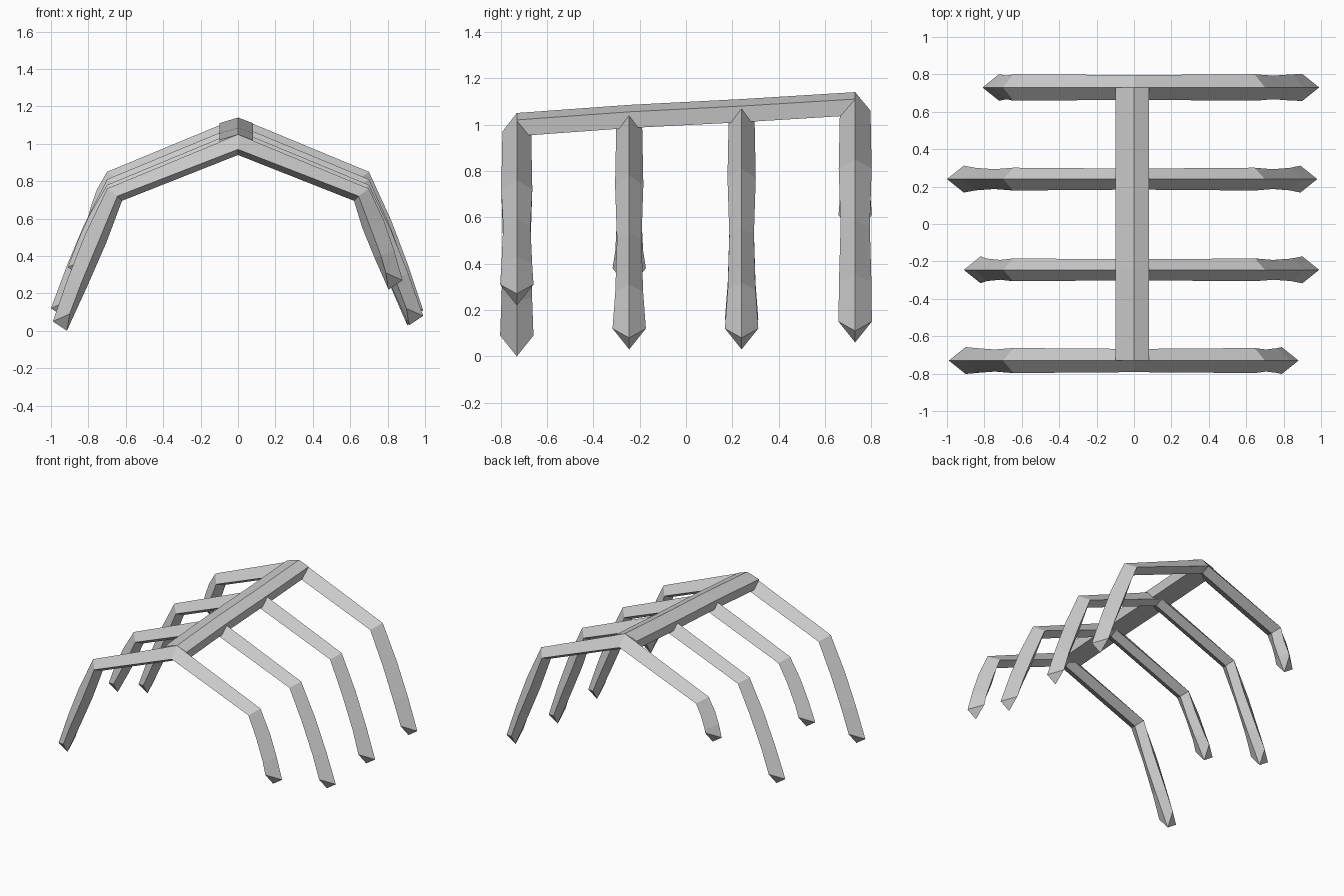
import bpy, bmesh

if "Cube" in bpy.data.objects:
    bpy.data.objects.remove(bpy.data.objects["Cube"])


def make_object(name, rings):
    """Skin a list of equal-sided cross-sections and cap both ends."""
    bm = bmesh.new()
    loops = [[bm.verts.new(p) for p in ring] for ring in rings]
    n = len(loops[0])
    for a, b in zip(loops, loops[1:]):
        for i in range(n):
            j = (i + 1) % n
            bm.faces.new((a[i], a[j], b[j], b[i]))
    for end in (loops[0], loops[-1]):
        if n == 4:
            # split the fingertip along its middle, outer to inner edge
            bm.faces.new((end[0], end[1], end[2]))
            bm.faces.new((end[0], end[2], end[3]))
        else:
            bm.faces.new(end)
    bmesh.ops.recalc_face_normals(bm, faces=bm.faces)
    mesh = bpy.data.meshes.new(name)
    bm.to_mesh(mesh)
    bm.free()
    obj = bpy.data.objects.new(name, mesh)
    bpy.context.collection.objects.link(obj)
    return obj


def section(sx, y, outer, side, inner, w):
    """Flattened diamond: outer ridge, two sides, inner ridge."""
    (ox, oz), (dx, dz), (ix, iz) = outer, side, inner
    return [(sx * ox, y, oz),
            (sx * (ox + dx), y - w, oz + dz),
            (sx * (ox + ix), y, oz + iz),
            (sx * (ox + dx), y + w, oz + dz)]


def half_rib(sx, y, top, tip, w):
    """Sections from knee to tip on one side."""
    kx, kz = 0.70, top - 0.29
    tx, tz = tip

    def along(f, bulge):
        return (kx + (tx - kx) * f + bulge, kz + (tz - kz) * f + bulge * 0.4)
    return [
        section(sx, y, (kx, kz), (-0.055, -0.04), (-0.08, -0.065), w + 0.005),
        section(sx, y, along(0.36, 0.015), (-0.075, -0.03), (-0.115, -0.04), w - 0.003),
        section(sx, y, along(0.68, 0.012), (-0.07, -0.03), (-0.105, -0.04), w + 0.004),
        section(sx, y, tip, (-0.09, 0.04), (-0.075, -0.05), 0.072),
    ]


# Ribs: y, ridge height, left tip, right tip, half width
ribs = [
    (-0.73, 1.05, (0.99, 0.05), (0.88, 0.27), 0.062),
    (-0.245, 1.07, (0.91, 0.34), (0.99, 0.08), 0.056),
    (0.24, 1.10, (1.00, 0.12), (0.98, 0.08), 0.056),
    (0.73, 1.14, (0.81, 0.57), (0.99, 0.11), 0.066),
]
for k, (y, top, left, right, w) in enumerate(ribs):
    middle = section(1, y, (0, top), (0, -0.08), (0, -0.11), w)
    rings = half_rib(-1, y, top, left, w)[::-1] + [middle] + half_rib(1, y, top, right, w)
    make_object(f"rib_{k + 1}", rings)

# Spine joining the ribs, with a shallow ridge on top
spine = []
for y, top in ((-0.73, 1.05), (-0.245, 1.085), (0.24, 1.11), (0.73, 1.14)):
    spine.append([(0, y, top), (0.08, y, top - 0.03), (0.07, y, top - 0.10),
                  (-0.09, y, top - 0.10), (-0.10, y, top - 0.03)])
make_object("spine", spine)
